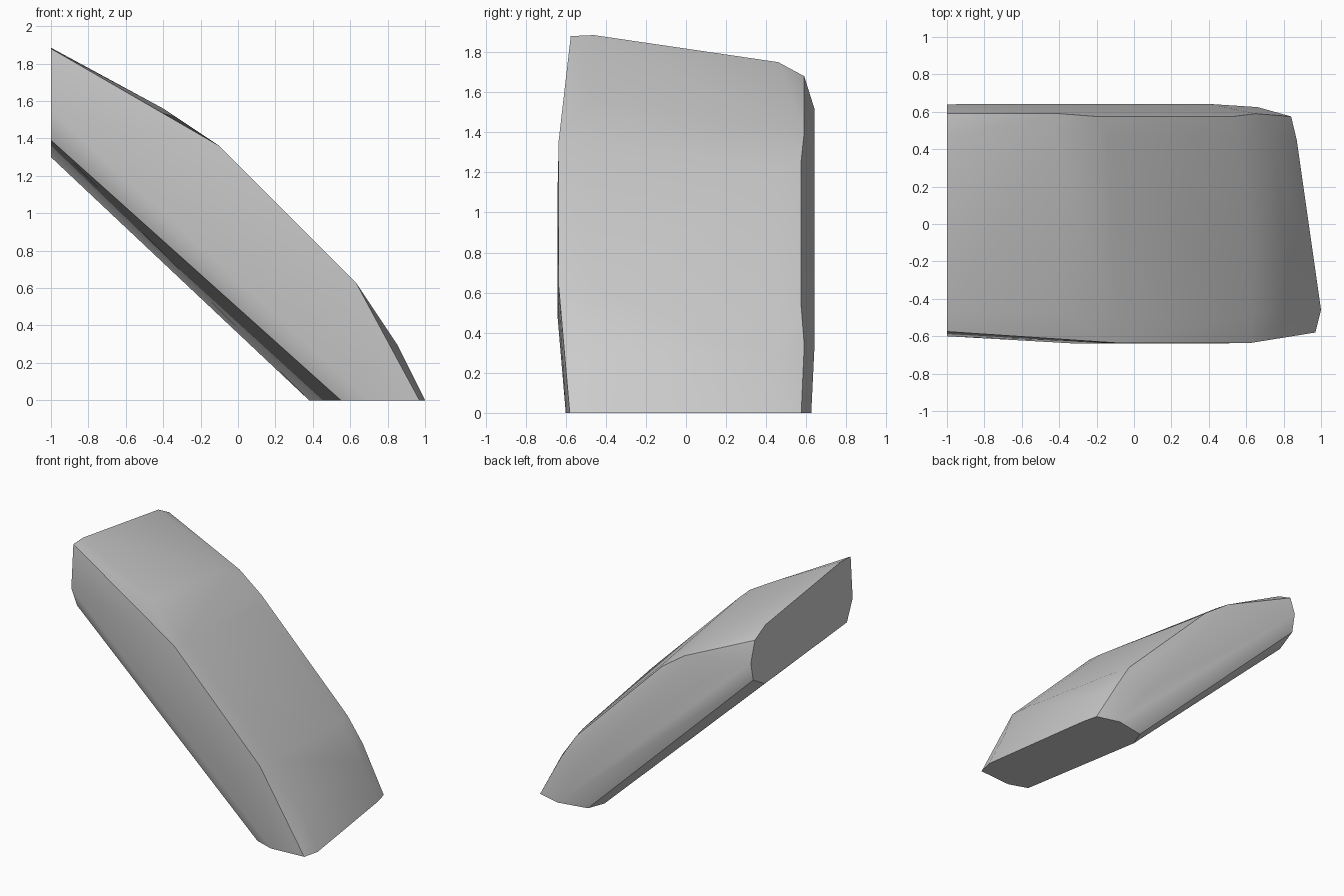
import bpy
import bmesh
from math import radians

# Start clean
default_cube = bpy.data.objects.get("Cube")
if default_cube:
    bpy.data.objects.remove(default_cube, do_unlink=True)


def make_material(name, colour):
    mat = bpy.data.materials.new(name)
    mat.use_nodes = True
    mat.diffuse_color = colour
    mat.node_tree.nodes["Principled BSDF"].inputs["Base Color"].default_value = colour
    return mat


# Long rails of the leaning slab, each running from the upright end to the foot
rails = {
    "front_rim": [(-1, -.575, 1.88), (-.1, -.635, 1.36), (.63, -.635, .63), (.97, -.58, 0)],
    "crown_front": [(-1, -.46, 1.885), (-.4, -.48, 1.56), (-.1, -.5, 1.35),
                    (.63, -.48, .62), (.85, -.46, .3), (1, -.46, 0)],
    "crown_back": [(-1, .46, 1.75), (-.42, .46, 1.44), (-.14, .46, 1.23),
                   (.56, .46, .53), (.74, .45, .28), (.87, .45, 0)],
    "back_rim": [(-1, .59, 1.68), (-.4, .59, 1.4), (-.2, .575, 1.26),
                 (.53, .575, .53), (.65, .59, .34), (.84, .575, 0)],
    "back_side": [(-1, .64, 1.52), (-.6, .642, 1.28), (.4, .642, .35), (.66, .625, 0)],
    "underside_curve": [(-1, .61, 1.38), (.43, .58, 0)],
    "underside_back": [(-1, .47, 1.3), (.38, .45, 0)],
    "underside_front": [(-1, -.53, 1.39), (.55, -.55, 0)],
    "front_side": [(-1, -.6, 1.55), (-.3, -.64, 1.15), (.4, -.64, .47), (.7, -.6, 0)],
}

# Skin the rails with one closed convex surface
bm = bmesh.new()
for rail in rails.values():
    for point in rail:
        bm.verts.new(point)
result = bmesh.ops.convex_hull(bm, input=bm.verts)
unused = {v for v in result["geom_interior"] if isinstance(v, bmesh.types.BMVert)}
bmesh.ops.delete(bm, geom=list(unused), context="VERTS")

# Merge the flat end, foot and underside into single faces
bmesh.ops.dissolve_limit(bm, angle_limit=radians(1), verts=bm.verts, edges=bm.edges)
bmesh.ops.recalc_face_normals(bm, faces=bm.faces)

mesh = bpy.data.meshes.new("leaning_slab")
bm.to_mesh(mesh)
bm.free()
mesh.materials.append(make_material("plain grey", (.6, .6, .6, 1)))

# Smooth crown and sides, crisp rims and cut ends
slab = bpy.data.objects.new("leaning_slab", mesh)
bpy.context.collection.objects.link(slab)
bpy.ops.object.select_all(action="DESELECT")
slab.select_set(True)
bpy.context.view_layer.objects.active = slab
bpy.ops.object.shade_smooth_by_angle(angle=radians(42))
